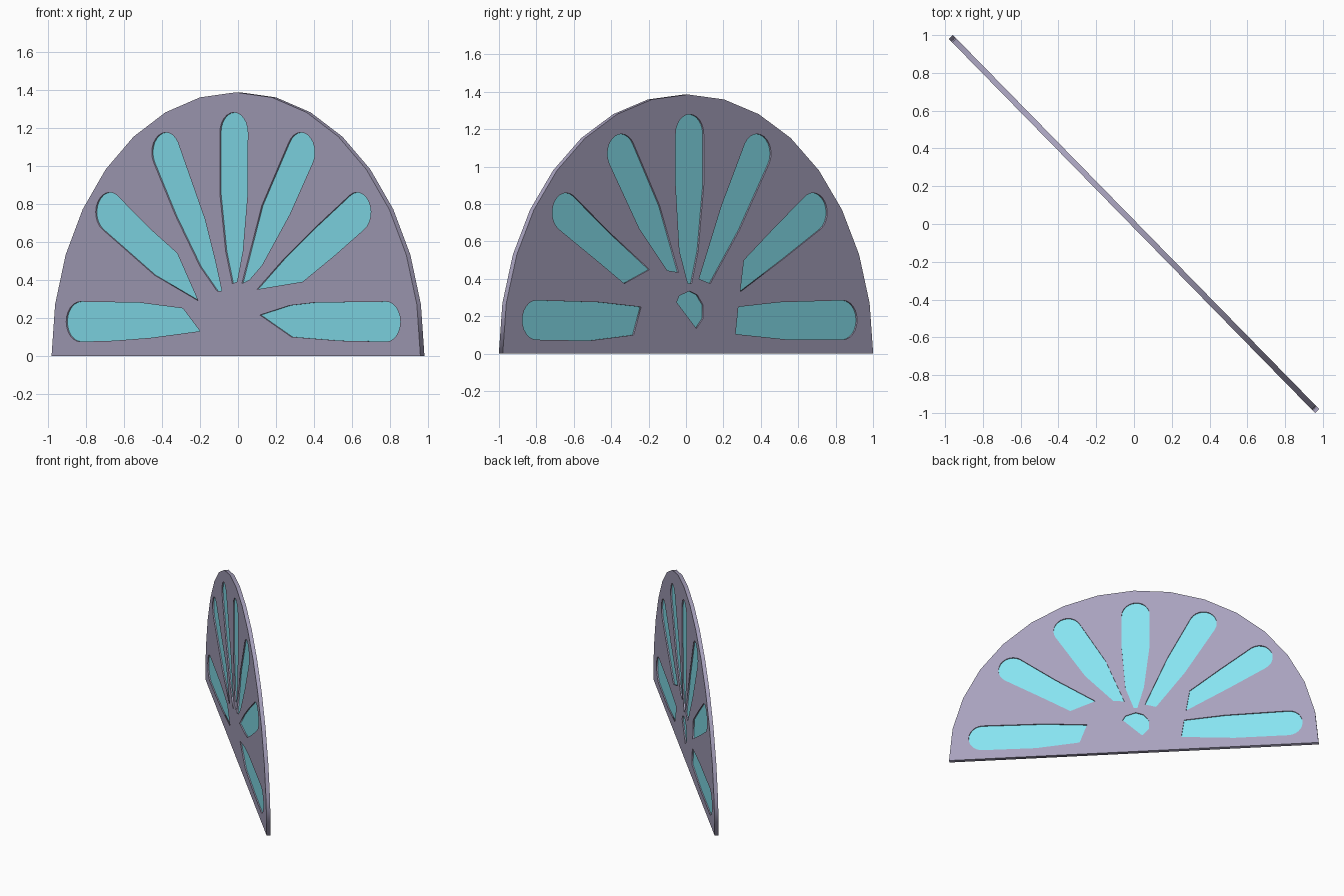
import bpy
from math import sin, cos, pi, atan2, radians
from mathutils import Matrix

if "Cube" in bpy.data.objects:
    bpy.data.objects.remove(bpy.data.objects["Cube"])

R, T = 1.386, 0.03            # panel radius and thickness
A = radians(45.6)             # panel stands diagonally in plan
CA, SA = cos(A), sin(A)
PLACE = Matrix(((CA, 0, -SA, 0), (-SA, 0, -CA, 0), (0, 1, 0, 0), (0, 0, 0, 1)))


def material(name, rgb):
    m = bpy.data.materials.new(name)
    m.diffuse_color = (*rgb, 1)
    m.use_nodes = True
    m.node_tree.nodes["Principled BSDF"].inputs["Base Color"].default_value = m.diffuse_color
    return m


def half_disc(r, base=0.0):
    return [(r * cos(pi * i / 16), max(base, r * sin(pi * i / 16))) for i in range(17)]


def petal(cap, inner, to_h, r=0.105):
    """Round outer cap followed by the tapering inner points."""
    cx, cz = to_h(cap[0]), cap[1]
    d = atan2(cz - 0.18, cx)
    arc = [(cx + r * cos(d - pi / 2 + pi * i / 12), cz + r * sin(d - pi / 2 + pi * i / 12))
           for i in range(13)]
    return arc + [(to_h(h), z) for h, z in inner]


def slab(name, loops, z0, z1, mat):
    """Filled flat outline (later loops are holes), extruded from z0 to z1."""
    cu = bpy.data.curves.new(name, 'CURVE')
    cu.dimensions, cu.fill_mode, cu.extrude = '2D', 'BOTH', (z1 - z0) / 2
    for loop in loops:
        sp = cu.splines.new('POLY')
        sp.points.add(len(loop) - 1)
        for p, (x, y) in zip(sp.points, loop):
            p.co = (x, y, 0, 1)
        sp.use_cyclic_u = True
    tmp = bpy.data.objects.new(name + "_outline", cu)
    bpy.context.collection.objects.link(tmp)
    dg = bpy.context.evaluated_depsgraph_get()
    me = bpy.data.meshes.new_from_object(tmp.evaluated_get(dg))
    bpy.data.objects.remove(tmp)
    me.transform(PLACE @ Matrix.Translation((0, 0, (z0 + z1) / 2)))
    me.materials.clear()
    me.materials.append(mat)
    ob = bpy.data.objects.new(name, me)
    bpy.context.collection.objects.link(ob)
    return ob


# petal openings on the front: cap centre, inner points (x, z)
FRONT = [
    ((-.83, .18), [(-.65, .08), (-.46, .095), (-.2, .13), (-.29, .25), (-.52, .28)]),
    ((-.675, .755), [(-.65, .61), (-.44, .425), (-.21, .29), (-.32, .54), (-.465, .67)]),
    ((-.38, 1.07), [(-.33, .74), (-.2, .47), (-.11, .34), (-.085, .34), (-.12, .5), (-.175, .72)]),
    ((-.022, 1.175), [(-.095, .85), (-.065, .55), (-.03, .38), (-.005, .39), (.025, .55), (.05, .85)]),
    ((.33, 1.07), [(.125, .79), (.02, .38), (.06, .4), (.125, .475), (.27, .74)]),
    ((.625, .755), [(.4, .67), (.245, .515), (.1, .35), (.34, .39), (.51, .53)]),
    ((.78, .18), [(.4, .28), (.27, .265), (.115, .215), (.28, .1), (.53, .08)]),
]
# petal openings on the back: cap centre, inner points (y, z)
BACK = [
    ((-.8, .18), [(-.515, .07), (-.28, .1), (-.24, .25), (-.46, .275)]),
    ((-.64, .755), [(-.46, .485), (-.33, .375), (-.195, .45), (-.41, .65)]),
    ((-.345, 1.07), [(-.25, .67), (-.1, .445), (-.04, .435), (-.14, .79)]),
    ((.02, 1.175), [(-.055, .9), (-.035, .55), (.01, .375), (.03, .375), (.065, .55), (.095, .9)]),
    ((.38, 1.07), [(.19, .79), (.07, .4), (.13, .375), (.285, .66)]),
    ((.68, .755), [(.47, .67), (.31, .5), (.29, .33), (.525, .51)]),
    ((.84, .18), [(.5, .275), (.28, .25), (.265, .105), (.55, .075)]),
]
# small half-round opening at the middle of the back
HUB = [(-.05, .275), (-.035, .31), (.02, .335), (.06, .315), (.092, .26), (.092, .19), (.055, .135)]


def front_h(x):
    return (x + T / 2 * SA) / CA


def back_h(y):
    return (y - T / 2 * CA) / SA


stone = material("stone", (.39, .36, .51))
glass = material("glass", (.24, .77, .88))

front_holes = [petal(c, p, front_h) for c, p in FRONT]
back_holes = [petal(c, p, back_h) for c, p in BACK] + [[(back_h(y), z) for y, z in HUB]]
back_holes = [[(-h, z) for h, z in loop] for loop in back_holes]

# two frame halves with the glass sheet held between them
slab("front_frame", [half_disc(R)] + front_holes, 0, T / 2, stone)
slab("back_frame", [half_disc(R)] + back_holes, -T / 2, 0, stone)
slab("glass_sheet", [half_disc(R - .02, .02)], -.006, .006, glass)
